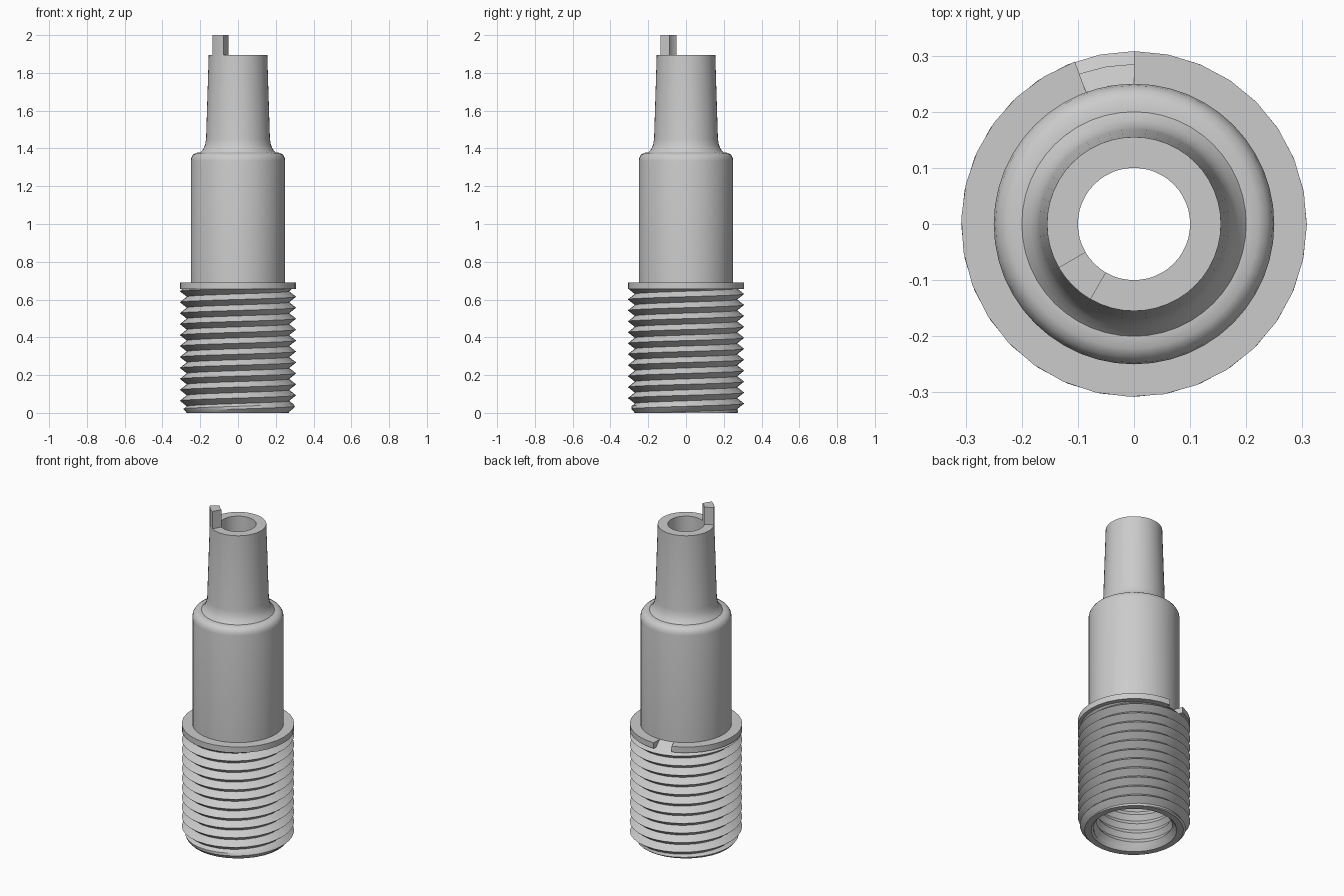
import bpy, bmesh
from math import sin, cos, tau, radians

cube = bpy.data.objects.get("Cube")
if cube:
    bpy.data.objects.remove(cube, do_unlink=True)

grey = bpy.data.materials.new("plain grey")
grey.use_nodes = True
grey.diffuse_color = (0.6, 0.6, 0.6, 1)
grey.node_tree.nodes["Principled BSDF"].inputs["Base Color"].default_value = (0.6, 0.6, 0.6, 1)


def sweep(name, columns, full):
    """Join closed (r, z) loops, given as (angle, loop), into a solid."""
    bm = bmesh.new()
    rows = [[bm.verts.new((r * cos(a), r * sin(a), z)) for r, z in loop]
            for a, loop in columns]
    for p, q in zip(rows, rows[1:]):
        for i in range(len(p)):
            j = (i + 1) % len(p)
            bm.faces.new((p[i], q[i], q[j], p[j]))
    if not full:
        bm.faces.new(rows[0])
        bm.faces.new(rows[-1])
    bmesh.ops.remove_doubles(bm, verts=bm.verts, dist=1e-5)
    bmesh.ops.recalc_face_normals(bm, faces=bm.faces)
    mesh = bpy.data.meshes.new(name)
    bm.to_mesh(mesh)
    bm.free()
    mesh.materials.append(grey)
    obj = bpy.data.objects.new(name, mesh)
    bpy.context.collection.objects.link(obj)
    bpy.ops.object.select_all(action="DESELECT")
    obj.select_set(True)
    bpy.context.view_layer.objects.active = obj
    bpy.ops.object.shade_smooth_by_angle(angle=radians(32))
    return obj


def lathe(name, profile, start=0, end=360, steps=32):
    cols = [(radians(start + (end - start) * i / steps), profile) for i in range(steps + 1)]
    return sweep(name, cols, end - start == 360)


# Hollow body: cylinder, rounded shoulder, fillet and tapered neck
lathe("stepped_body", [
    (0.1, 0.655), (0.25, 0.655), (0.25, 1.335), (0.247, 1.352), (0.238, 1.367),
    (0.222, 1.377), (0.2, 1.378), (0.185, 1.395), (0.174, 1.42), (0.169, 1.45),
    (0.155, 1.895), (0.1, 1.895)], steps=48)

# Upright locating tab on the neck rim
lathe("top_tab", [(0.1, 1.89), (0.155, 1.89), (0.155, 2), (0.1, 2)], 210, 240, 4)

# Collar with a gap, and the sloped wall inside the gap
TOP = 0.655
lathe("collar", [(0.24, TOP), (0.308, TOP), (0.308, 0.69), (0.24, 0.69)], 110, 450, 30)
lathe("collar_gap_wall", [(0.24, TOP), (0.285, TOP), (0.25, 0.69), (0.24, 0.69)], 90, 110, 2)

# Threaded sleeve: helical V grooves outside and inside, chamfered at the foot
PITCH, ROOT_Z, SEGS = 0.058, 0.644, 32


def thread_loop(angle):
    outer, inner = [], []
    turn = angle / tau
    for k in range(-52, 6):
        z = min(max(ROOT_Z + PITCH * (turn + k / 4), 0), TOP)
        f = ((z - ROOT_Z) / PITCH - turn) % 1
        ridge = 1 - abs(2 * f - 1)
        outer.append((min(0.271 + 0.037 * ridge, 0.271 + 0.9 * z), z))
        inner.append((max(0.205 + 0.02 * ridge, 0.235 - 0.9 * z), z))
    return outer + inner[::-1]


sweep("threaded_sleeve",
      [(tau * i / SEGS, thread_loop(tau * i / SEGS)) for i in range(SEGS + 1)], True)
